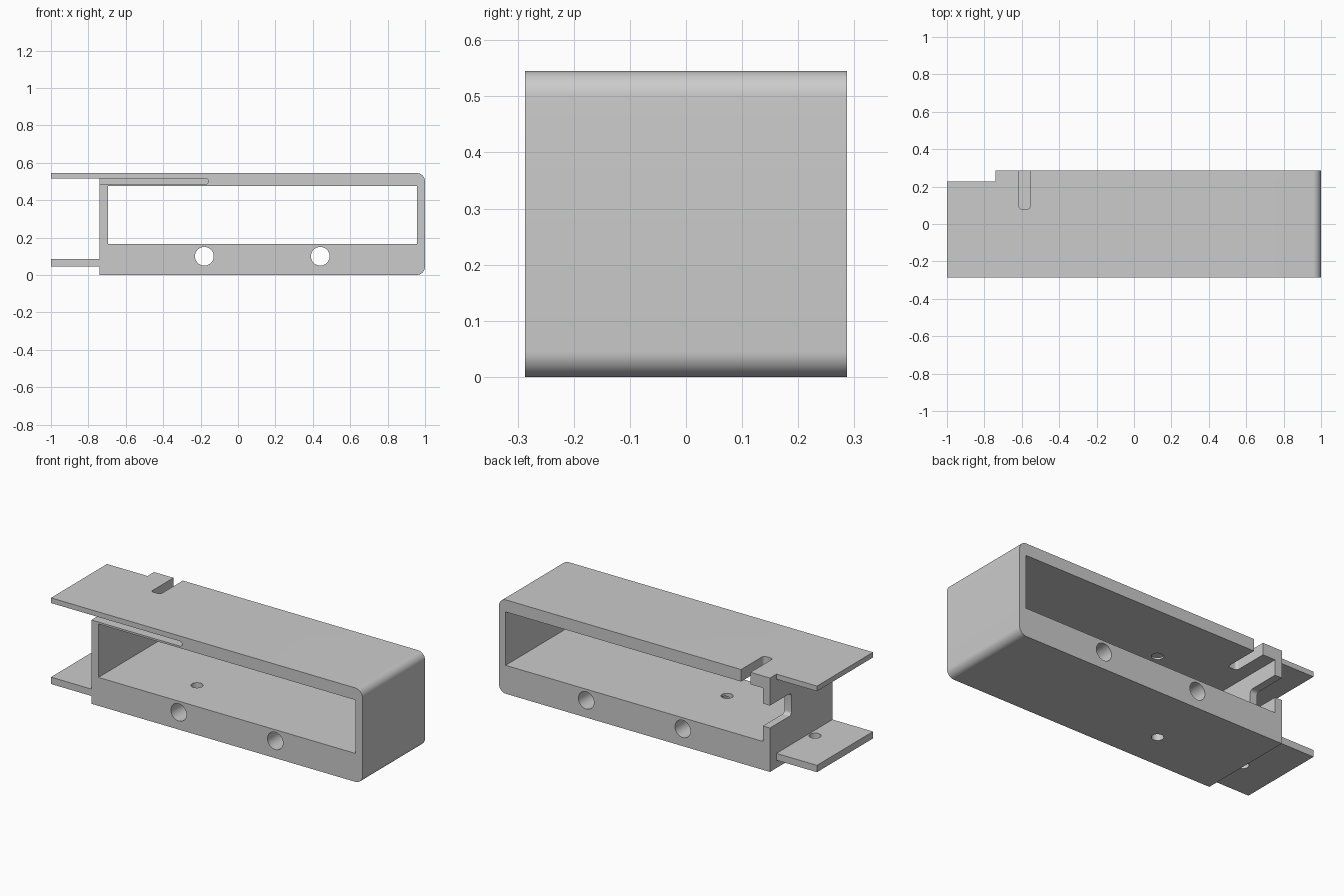
import bpy, bmesh
from math import pi, cos, sin, radians

cube = bpy.data.objects.get("Cube")
if cube:
    bpy.data.objects.remove(cube, do_unlink=True)

grey = bpy.data.materials.new("plain grey")
grey.use_nodes = True
colour = (0.6, 0.6, 0.6, 1)
grey.diffuse_color = colour
grey.node_tree.nodes["Principled BSDF"].inputs["Base Color"].default_value = colour

# Maps a profile point (a, b) and a depth t to space, by extrusion axis
AXES = {
    "X": lambda a, b, t: (t, a, b),
    "Y": lambda a, b, t: (a, t, b),
    "Z": lambda a, b, t: (a, b, t),
}


def arc(cx, cy, r, start, end, n):
    steps = [start + (end - start) * i / n for i in range(n + 1)]
    return [(cx + r * cos(t), cy + r * sin(t)) for t in steps]


def rect(a0, a1, b0, b1, r=0):
    if not r:
        return [(a0, b0), (a1, b0), (a1, b1), (a0, b1)]
    corners = [(a1 - r, b1 - r), (a0 + r, b1 - r), (a0 + r, b0 + r), (a1 - r, b0 + r)]
    return [p for i, (a, b) in enumerate(corners)
            for p in arc(a, b, r, i * pi / 2, (i + 1) * pi / 2, 6)]


def circle(a, b, r):
    return arc(a, b, r, 0, 2 * pi, 40)[:-1]


def prism(name, profile, axis, lo, hi):
    bm = bmesh.new()
    verts = [bm.verts.new(AXES[axis](a, b, lo)) for a, b in profile]
    face = bm.faces.new(verts)
    ext = bmesh.ops.extrude_face_region(bm, geom=[face])
    moved = [v for v in ext["geom"] if isinstance(v, bmesh.types.BMVert)]
    bmesh.ops.translate(bm, verts=moved, vec=AXES[axis](0, 0, hi - lo))
    bmesh.ops.recalc_face_normals(bm, faces=bm.faces)
    mesh = bpy.data.meshes.new(name)
    bm.to_mesh(mesh)
    bm.free()
    mesh.materials.append(grey)
    obj = bpy.data.objects.new(name, mesh)
    bpy.context.collection.objects.link(obj)
    return obj


# Housing with rounded end and two projecting flanges
W, H, L, R = 0.287, 0.545, -0.74, 0.045
outline = [(-1, H), (-1, 0.515), (L, 0.515), (L, 0.085), (-1, 0.085),
           (-1, 0.045), (L, 0.045), (L, 0)]
outline += arc(1 - R, R, R, -pi / 2, 0, 10)
outline += arc(1 - R, H - R, R, 0, pi / 2, 10)
housing = prism("housing", outline, "Y", -W, W)

# Openings: window, flange trim, card groove, top notch, end wall slot
cutters = [
    prism("window_cutter", rect(-0.695, 0.957, 0.165, 0.475), "Y", -0.5, 0.5),
    prism("flange_trim_cutter", rect(-1.2, L, -0.2, 0.8), "Y", 0.227, 0.5),
    prism("groove_cutter", rect(-0.85, -0.16, 0.486, 0.515, 0.01), "Y", -0.5, 0.03),
    prism("notch_cutter", rect(-0.615, -0.555, 0.08, 0.4, 0.015), "Z", 0.4, 0.7),
    prism("wall_slot_cutter", rect(0.09, 0.4, 0.255, 0.385, 0.02), "X", -0.85, -0.65),
]
# Round holes across the base rail and up through the floor and lower flange
for x in (-0.18, 0.44):
    cutters.append(prism("rail_hole_cutter", circle(x, 0.1, 0.05), "Y", -0.5, 0.5))
cutters.append(prism("floor_hole_cutter", circle(-0.215, -0.07, 0.032), "Z", -0.2, 0.5))
cutters.append(prism("flange_hole_cutter", circle(-0.78, -0.07, 0.032), "Z", -0.2, 0.2))

for cutter in cutters:
    cutter.hide_render = True
    mod = housing.modifiers.new(cutter.name, "BOOLEAN")
    mod.operation = "DIFFERENCE"
    mod.solver = "EXACT"
    mod.object = cutter

# Bake the cuts and drop the cutters
graph = bpy.context.evaluated_depsgraph_get()
baked = bpy.data.meshes.new_from_object(housing.evaluated_get(graph))
housing.modifiers.clear()
housing.data = baked
for cutter in cutters:
    bpy.data.objects.remove(cutter, do_unlink=True)

bpy.ops.object.select_all(action="DESELECT")
housing.select_set(True)
bpy.context.view_layer.objects.active = housing
bpy.ops.object.shade_smooth_by_angle(angle=radians(30))
